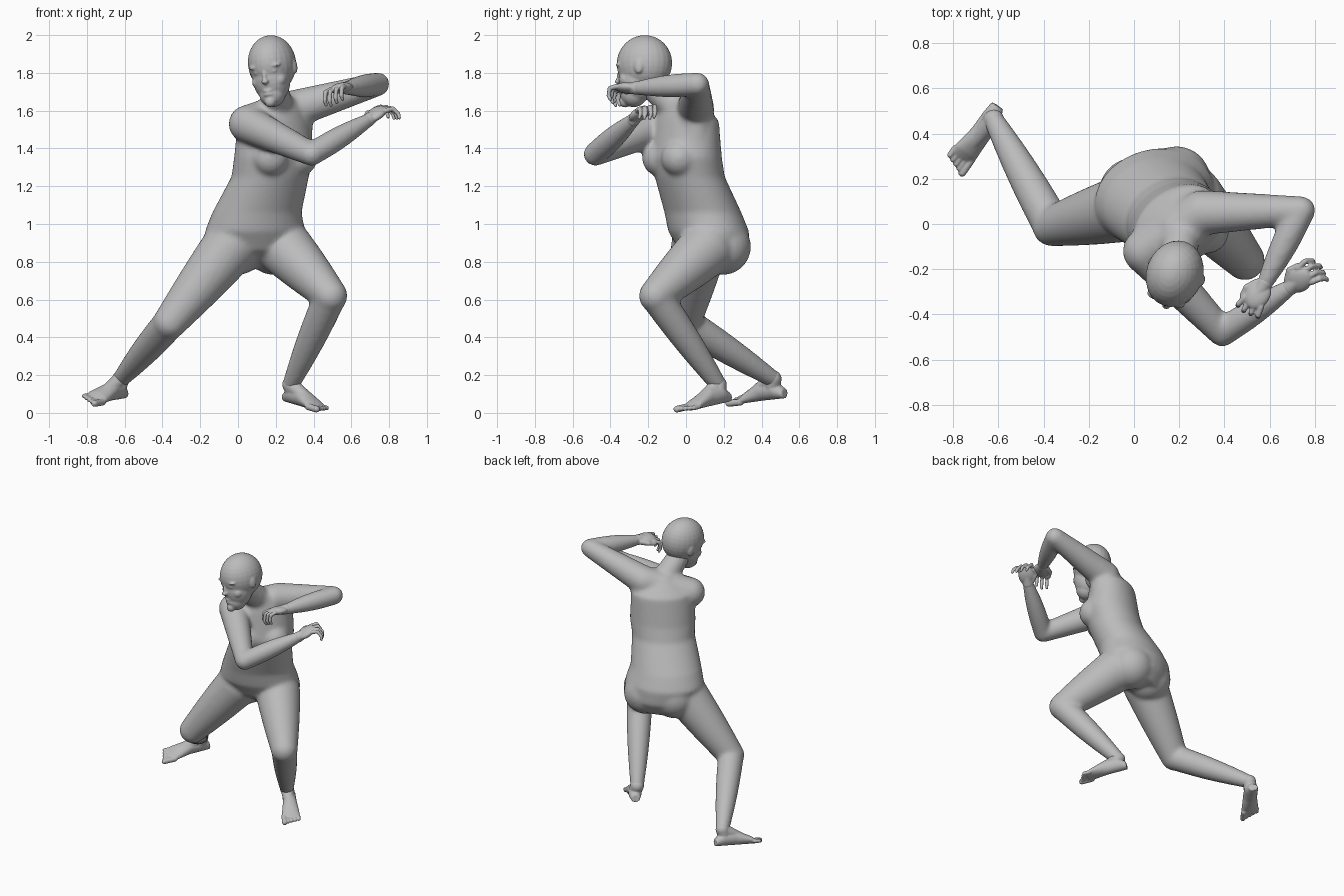
import bpy, bmesh, math
from mathutils import Vector, Matrix

if "Cube" in bpy.data.objects:
    bpy.data.objects.remove(bpy.data.objects["Cube"])

SKIN = (0.5, 0.5, 0.5, 1)
skin = bpy.data.materials.new("plain grey")
skin.use_nodes = True
skin.diffuse_color = SKIN
skin.node_tree.nodes["Principled BSDF"].inputs["Base Color"].default_value = SKIN
UPWARD = Vector((0, 0, 1))
SIDES = (-1, 1)

# Joints of the pose
right_shoulder = Vector((0.05, -0.12, 1.53))
right_elbow = Vector((0.39, -0.48, 1.37))
right_wrist = Vector((0.69, -0.28, 1.55))
left_shoulder = Vector((0.3, 0.05, 1.61))
left_elbow = Vector((0.74, 0.06, 1.74))
left_wrist = Vector((0.58, -0.26, 1.72))
right_hip = Vector((-0.04, 0.07, 0.88))
right_knee = Vector((-0.36, -0.01, 0.48))
right_ankle = Vector((-0.62, 0.46, 0.18))
left_hip = Vector((0.25, 0.11, 0.87))
left_knee = Vector((0.49, -0.16, 0.62))
left_ankle = Vector((0.28, 0.17, 0.15))
neck_base = Vector((0.22, 0, 1.57))
head_middle = Vector((0.18, -0.22, 1.85))


def turn(degrees):
    """Left and forward directions of a part facing the front, turned about the vertical."""
    angle = math.radians(degrees)
    left = Vector((math.cos(angle), math.sin(angle), 0))
    return left, left.cross(UPWARD)


def loft(bm, rings, count=32):
    """Closed skin over elliptical rings (centre, half axis, half axis)."""
    loops = []
    for centre, a, b in rings:
        angles = [math.tau * i / count for i in range(count)]
        loops.append([bm.verts.new(centre + a * math.cos(t) + b * math.sin(t)) for t in angles])
    for lower, upper in zip(loops, loops[1:]):
        for i in range(count):
            j = (i + 1) % count
            bm.faces.new((lower[i], lower[j], upper[j], upper[i]))
    bm.faces.new(loops[0][::-1])
    bm.faces.new(loops[-1])


def ball(bm, centre, size, axes):
    """Ellipsoid with half sizes along the three given directions."""
    rotation = Matrix(axes).transposed().to_4x4()
    placed = Matrix.Translation(centre) @ rotation @ Matrix.Diagonal((*size, 1))
    bmesh.ops.create_uvsphere(bm, u_segments=24, v_segments=16, radius=1, matrix=placed)


def limb(bm, start, end, first, last, swell=0):
    """Round-ended limb tapering between two radii; swell thickens its middle."""
    start, end = Vector(start), Vector(end)
    along = (end - start).normalized()
    across = along.orthogonal().normalized()
    beside = along.cross(across)
    rings = []
    for i in range(9):
        t = i / 8
        radius = first + (last - first) * t + swell * math.sin(math.pi * t)
        rings.append((start.lerp(end, t), across * radius, beside * radius))
    loft(bm, rings)
    for point, radius in ((start, first), (end, last)):
        ball(bm, point, (radius, radius, radius), (across, beside, along))


def fuse(name, bm, voxel, steps):
    """Turn overlapping volumes into one smooth skin."""
    bmesh.ops.recalc_face_normals(bm, faces=bm.faces)
    mesh = bpy.data.meshes.new(name)
    bm.to_mesh(mesh)
    bm.free()
    mesh.materials.append(skin)
    part = bpy.data.objects.new(name, mesh)
    bpy.context.collection.objects.link(part)
    remesh = part.modifiers.new("skin", "REMESH")
    remesh.mode = "VOXEL"
    remesh.voxel_size = voxel
    remesh.use_smooth_shade = True
    smooth = part.modifiers.new("soften", "SMOOTH")
    smooth.factor = 0.5
    smooth.iterations = steps


# Torso: height, centre x and y, half width, half depth; it twists above the hips
body = bmesh.new()
rings = []
for z, x, y, width, depth in ((0.77, 0.1, 0.19, 0.17, 0.09), (0.86, 0.1, 0.15, 0.24, 0.18),
                              (0.96, 0.09, 0.12, 0.27, 0.21), (1.06, 0.1, 0.09, 0.24, 0.2),
                              (1.25, 0.17, 0.02, 0.21, 0.18), (1.35, 0.19, 0, 0.22, 0.18),
                              (1.55, 0.19, 0, 0.21, 0.15), (1.67, 0.22, -0.03, 0.08, 0.08)):
    left, forward = turn(15 + 40 * max(0, z - 1))
    rings.append((Vector((x, y, z)), left * width, forward * depth))
loft(body, rings)

# Chest and seat
for centre, degrees, ahead, apart, size in (((0.19, 0, 1.35), 34, 0.1, 0.09, 0.1),
                                            ((0.1, 0.14, 0.88), 15, -0.03, 0.1, 0.15)):
    left, forward = turn(degrees)
    for side in SIDES:
        place = Vector(centre) + forward * ahead + left * side * apart
        ball(body, place, (size, size, size), (left, -forward, UPWARD))

# Shoulder girdle, flank under the raised arm, and neck
limb(body, right_shoulder, left_shoulder, 0.1, 0.1)
limb(body, left_shoulder, (0.32, 0.05, 1.36), 0.1, 0.07)
limb(body, neck_base, head_middle - UPWARD * 0.08, 0.09, 0.07)

# Arms and legs
for shoulder, elbow, wrist in ((right_shoulder, right_elbow, right_wrist),
                               (left_shoulder, left_elbow, left_wrist)):
    limb(body, shoulder, elbow, 0.1, 0.063)
    limb(body, elbow, wrist, 0.062, 0.037, 0.01)
for hip, knee, ankle in ((right_hip, right_knee, right_ankle),
                         (left_hip, left_knee, left_ankle)):
    limb(body, hip, knee, 0.15, 0.09, 0.004)
    limb(body, knee, ankle, 0.087, 0.046, 0.008)
fuse("body", body, 0.011, 16)

# Head, leaning sideways: its own left, forward and up directions
head = bmesh.new()
left, forward = turn(-20)
lean = Matrix.Rotation(math.radians(-8), 3, "Y")
frame = (lean @ left, lean @ -forward, lean @ UPWARD)


def feature(side, front, height, *size):
    """Ellipsoid placed by its offset from the middle of the head."""
    offset = frame[0] * side - frame[1] * front + frame[2] * height
    ball(head, head_middle + offset, size, frame)


feature(0, 0, 0, 0.125, 0.15, 0.15)            # cranium
feature(0, 0.04, -0.08, 0.1, 0.1, 0.13)        # face
feature(0, 0.06, -0.16, 0.07, 0.07, 0.07)      # jaw
feature(0, 0.11, -0.2, 0.03, 0.03, 0.03)       # chin
feature(0, 0.14, -0.07, 0.013, 0.016, 0.04)    # bridge of the nose
feature(0, 0.15, -0.09, 0.02, 0.017, 0.013)    # tip of the nose
for height in (-0.14, -0.16):                  # lips
    feature(0, 0.12, height, 0.03, 0.02, 0.01)
for side in SIDES:
    feature(side * 0.05, 0.12, -0.01, 0.04, 0.02, 0.012)   # brow
    feature(side * 0.045, 0.12, -0.04, 0.02, 0.015, 0.01)  # eye
    feature(side * 0.05, 0.08, -0.09, 0.045, 0.04, 0.04)   # cheek
    feature(side * 0.12, -0.01, -0.03, 0.013, 0.025, 0.04) # ear
fuse("head", head, 0.006, 6)


def hand(name, wrist, forward, across, inward):
    """Palm with four curled fingers and a thumb opposite the across direction."""
    bm = bmesh.new()
    forward, inward = Vector(forward).normalized(), Vector(inward).normalized()
    across = Vector(across)
    across = (across - forward * forward.dot(across)).normalized()
    palm = wrist + forward * 0.06
    ball(bm, palm, (0.055, 0.07, 0.028), (across, forward, across.cross(forward)))
    limb(bm, wrist, palm, 0.036, 0.028)
    for i in range(4):
        spread = across * (i - 1.5)
        length = 0.05 - 0.005 * abs(i - 1)
        knuckle = wrist + forward * 0.1 + spread * 0.028
        middle = knuckle + (forward + inward * 0.3 + spread * 0.15).normalized() * length
        tip = middle + (forward * 0.3 + inward).normalized() * length
        limb(bm, knuckle, middle, 0.014, 0.012)
        limb(bm, middle, tip, 0.012, 0.011)
        limb(bm, tip, tip + (inward - forward * 0.4) * length / 2, 0.011, 0.009)
    root = wrist + forward * 0.02 - across * 0.03
    joint = root + forward * 0.04 - across * 0.03
    limb(bm, root, joint, 0.02, 0.015)
    limb(bm, joint, joint + (forward + inward * 0.3) * 0.045, 0.014, 0.01)
    fuse(name, bm, 0.005, 2)


hand("left_hand", left_wrist, (-0.5, -0.8, 0), (0.8, -0.5, 0.2), (0.1, 0.1, -1))
hand("right_hand", right_wrist, (0.6, 0.5, 0.5), (0.6, -0.7, -0.1), (0.5, -0.1, -0.8))


def foot(name, ankle, heel, toe, top, inner):
    """Foot along the line of its sole; inner is the side of the big toe."""
    bm = bmesh.new()
    heel, sole, top = Vector(heel), Vector(toe) - Vector(heel), Vector(top)
    forward = sole.normalized()
    top = (top - forward * forward.dot(top)).normalized()
    across = forward.cross(top) * inner
    # share of the sole, half width, half height
    rings = []
    for t, width, height in ((0, 0.03, 0.025), (0.15, 0.044, 0.05), (0.4, 0.046, 0.05),
                             (0.7, 0.06, 0.027), (0.8, 0.055, 0.016)):
        rings.append((heel + sole * t + top * height, across * width, top * height))
    loft(bm, rings)
    limb(bm, ankle, heel + sole * 0.2 + top * 0.06, 0.046, 0.042)
    limb(bm, ankle, heel + sole * 0.55 + top * 0.04, 0.042, 0.034)
    for i in range(5):
        root = heel + sole * 0.74 + across * (0.046 - 0.024 * i) + top * 0.017
        radius = 0.013 if i else 0.018
        limb(bm, root, root + sole * (0.21 - 0.026 * i), radius, radius)
    fuse(name, bm, 0.005, 4)


foot("left_foot", left_ankle, (0.25, 0.23, 0.06), (0.46, -0.03, 0), UPWARD, 1)
foot("right_foot", right_ankle, (-0.61, 0.53, 0.08), (-0.81, 0.24, 0.05), (0.3, -0.2, 0.9), -1)
